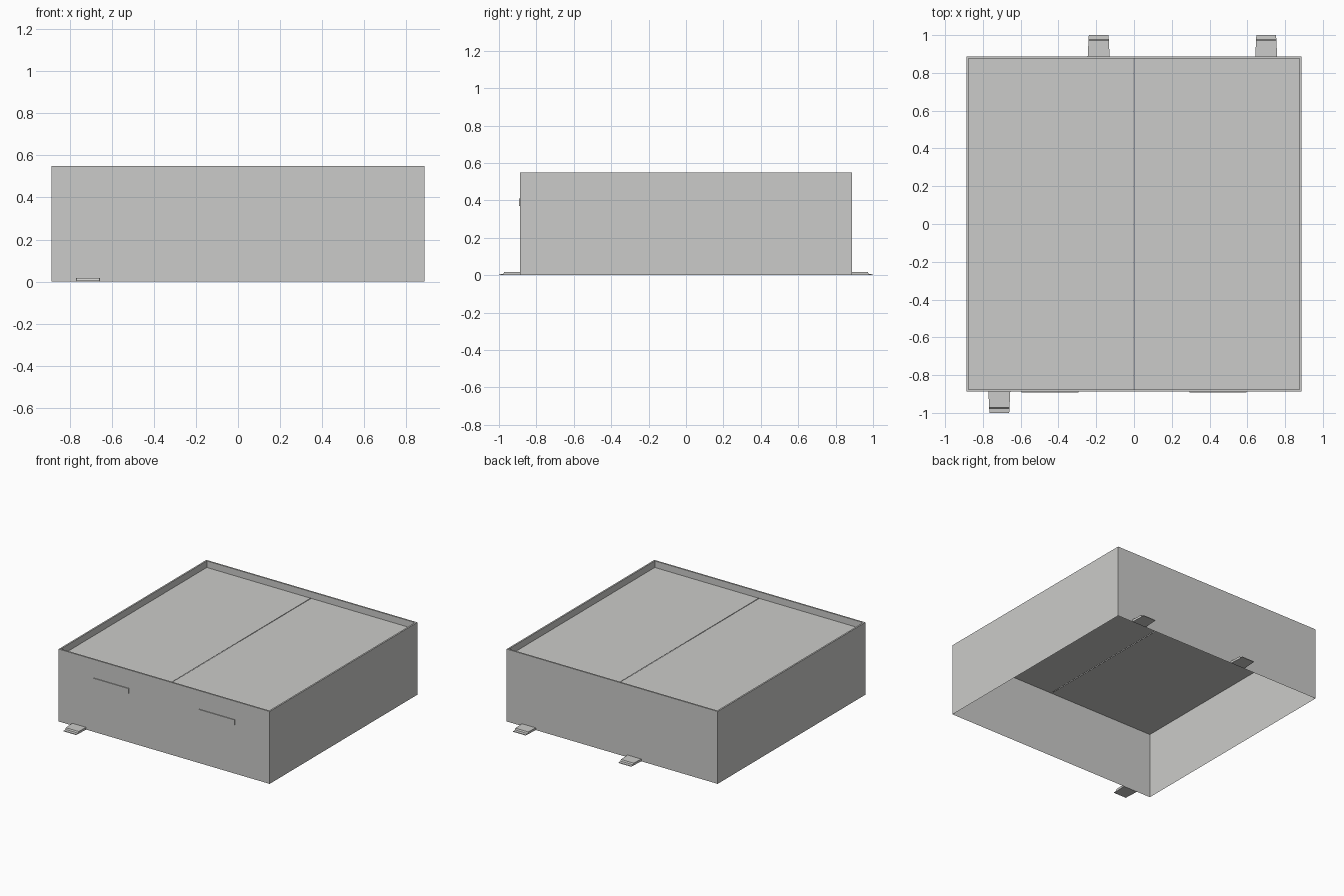
import bpy
import bmesh

if "Cube" in bpy.data.objects:
    bpy.data.objects.remove(bpy.data.objects["Cube"], do_unlink=True)

grey = bpy.data.materials.new("light_grey")
grey.use_nodes = True
COLOUR = (0.6, 0.6, 0.585, 1)
grey.diffuse_color = COLOUR
grey.node_tree.nodes["Principled BSDF"].inputs["Base Color"].default_value = COLOUR

HALF = 0.887      # half width of the box
INNER = 0.875     # half width inside the rim
TOP, FLOOR = 0.55, 0.5


def finish(name, bm):
    mesh = bpy.data.meshes.new(name)
    bm.to_mesh(mesh)
    bm.free()
    mesh.materials.append(grey)
    obj = bpy.data.objects.new(name, mesh)
    bpy.context.collection.objects.link(obj)
    return obj


def box(name, lo, hi):
    bm = bmesh.new()
    bmesh.ops.create_cube(bm, size=1)
    for v in bm.verts:
        v.co = [a + (b - a) * (c + 0.5) for a, b, c in zip(lo, hi, v.co)]
    return finish(name, bm)


# Open-bottomed wall sheet, folded over at the rim and down to the panels
bm = bmesh.new()
rings = []
for half, z in ((HALF, 0), (HALF, TOP), (INNER, TOP), (INNER, FLOOR)):
    rings.append([bm.verts.new((sx * half, sy * half, z))
                  for sx, sy in ((-1, -1), (1, -1), (1, 1), (-1, 1))])
for low, high in zip(rings, rings[1:]):
    for i in range(4):
        j = (i + 1) % 4
        bm.faces.new((low[i], low[j], high[j], high[i]))
finish("box_walls", bm)

# Two thin top panels, meeting at a narrow centre seam
for side, x0, x1 in (("right", -HALF, -0.002), ("left", 0.002, HALF)):
    box(side + "_top_panel", (x0, -HALF, FLOOR - 0.002), (x1, HALF, FLOOR))

# Shallow handle plates on the front
for side, x in (("right", -0.445), ("left", 0.445)):
    box(side + "_handle", (x - 0.15, -HALF - 0.006, 0.37), (x + 0.15, -HALF, 0.41))


# Stepped feet: a raised pad with a thin lip at the tip
def foot(name, x, direction):
    profile = ((HALF, 0), (1, 0), (1, 0.005), (0.977, 0.006),
               (0.972, 0.017), (HALF, 0.017))
    bm = bmesh.new()
    sides = []
    for s in (-1, 1):
        sides.append([bm.verts.new((x + s * (0.058 - 0.05 * (y - HALF)), direction * y, z))
                      for y, z in profile])
        bm.faces.new(sides[-1])
    n = len(profile)
    for i in range(n):
        j = (i + 1) % n
        bm.faces.new((sides[0][i], sides[0][j], sides[1][j], sides[1][i]))
    bmesh.ops.recalc_face_normals(bm, faces=bm.faces)
    finish(name, bm)


foot("front_foot", -0.713, -1)
foot("back_right_foot", -0.187, 1)
foot("back_left_foot", 0.7, 1)
